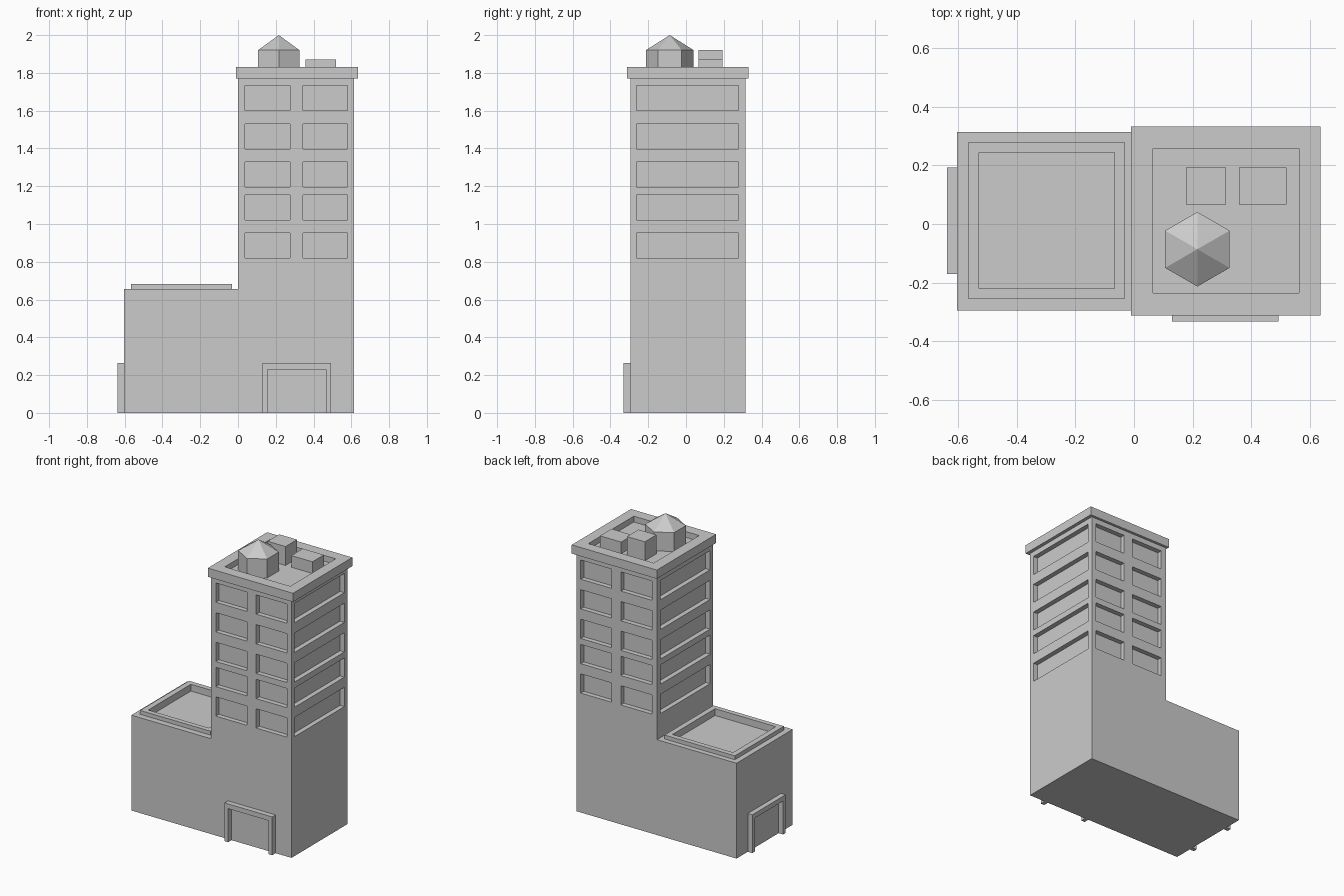
import bpy, bmesh, math

if "Cube" in bpy.data.objects:
    bpy.data.objects.remove(bpy.data.objects["Cube"])

# Shared footprint
X0, XT, X1 = -0.604, 0.0, 0.613
Y0, Y1 = -0.295, 0.314


def rect(x0, x1, y0, y1, z):
    return [(x0, y0, z), (x1, y0, z), (x1, y1, z), (x0, y1, z)]


def add_loft(bm, loops):
    """Join successive loops with faces and cap both ends."""
    rings = [[bm.verts.new(p) for p in loop] for loop in loops]
    for a, b in zip(rings, rings[1:]):
        n = len(a)
        for i in range(n):
            j = (i + 1) % n
            if len(b) == 1:
                bm.faces.new((a[i], a[j], b[0]))
            else:
                bm.faces.new((a[i], a[j], b[j], b[i]))
    bm.faces.new(rings[0][::-1])
    if len(rings[-1]) > 1:
        bm.faces.new(rings[-1])


def make(name, solids):
    """One object out of one or more lofted solids."""
    bm = bmesh.new()
    for loops in solids:
        add_loft(bm, loops)
    bmesh.ops.recalc_face_normals(bm, faces=bm.faces)
    me = bpy.data.meshes.new(name)
    bm.to_mesh(me)
    bm.free()
    ob = bpy.data.objects.new(name, me)
    bpy.context.collection.objects.link(ob)
    return ob


def box(x0, x1, y0, y1, z0, z1):
    return [rect(x0, x1, y0, y1, z0), rect(x0, x1, y0, y1, z1)]


# Podium and its low roof with raised parapet
make("podium", [box(X0, X1, Y0, Y1, 0, 0.617)])
make("podium_roof", [[
    rect(X0, XT, Y0, Y1, 0.617), rect(X0, XT, Y0, Y1, 0.655),
    rect(-0.566, -0.031, -0.254, 0.278, 0.655),
    rect(-0.566, -0.031, -0.254, 0.278, 0.682),
    rect(-0.528, -0.067, -0.220, 0.243, 0.682),
    rect(-0.528, -0.067, -0.220, 0.243, 0.635)]])

# Tower with recessed windows on all four sides
tower = make("tower", [box(XT, X1, Y0, Y1, 0.617, 1.77)])
D, E = 0.033, 0.05     # recess depth, cutter overshoot
cuts = []
for z in (0.82, 1.022, 1.195, 1.398, 1.602):
    for xa, xb in ((0.038, 0.275), (0.345, 0.580)):
        for ya, yb in ((Y0 - E, Y0 + D), (Y1 - D, Y1 + E)):
            cuts.append(box(xa, xb, ya, yb, z, z + 0.132))
    for xa, xb in ((XT - E, XT + D), (X1 - D, X1 + E)):
        cuts.append(box(xa, xb, -0.261, 0.279, z, z + 0.132))
cutter = make("window_cutter", cuts)
cutter.hide_render = True
mod = tower.modifiers.new("windows", 'BOOLEAN')
mod.operation, mod.solver, mod.object = 'DIFFERENCE', 'EXACT', cutter
bpy.context.view_layer.objects.active = tower
bpy.ops.object.modifier_apply(modifier=mod.name)
bpy.data.objects.remove(cutter, do_unlink=True)

# Overhanging tower roof with sunken deck
DECK = 1.79
make("tower_roof", [[
    rect(-0.011, 0.636, -0.312, 0.332, 1.77),
    rect(-0.011, 0.636, -0.312, 0.332, 1.83),
    rect(0.065, 0.562, -0.236, 0.257, 1.83),
    rect(0.065, 0.562, -0.236, 0.257, DECK)]])

# Rooftop plant: two boxes and a six-sided water tank
make("roof_box_tall", [box(0.178, 0.314, 0.067, 0.192, DECK, 1.92)])
make("roof_box_low", [box(0.358, 0.519, 0.067, 0.192, DECK, 1.87)])


def hexagon(z):
    return [(0.216 + 0.127 * math.cos(a), -0.086 + 0.127 * math.sin(a), z)
            for a in (math.radians(30 + 60 * i) for i in range(6))]


make("water_tank", [[hexagon(DECK), hexagon(1.92), [(0.216, -0.086, 2.0)]]])

# Door frames: upside-down U profile pushed out from the wall
U = [(-0.181, 0), (-0.181, 0.263), (0.181, 0.263), (0.181, 0),
     (0.154, 0), (0.154, 0.23), (-0.154, 0.23), (-0.154, 0)]
make("front_door_frame", [[[(0.311 + u, y, z) for u, z in U] for y in (-0.332, Y0)]])
make("side_door_frame", [[[(x, 0.011 + u, z) for u, z in U] for x in (-0.638, X0)]])
